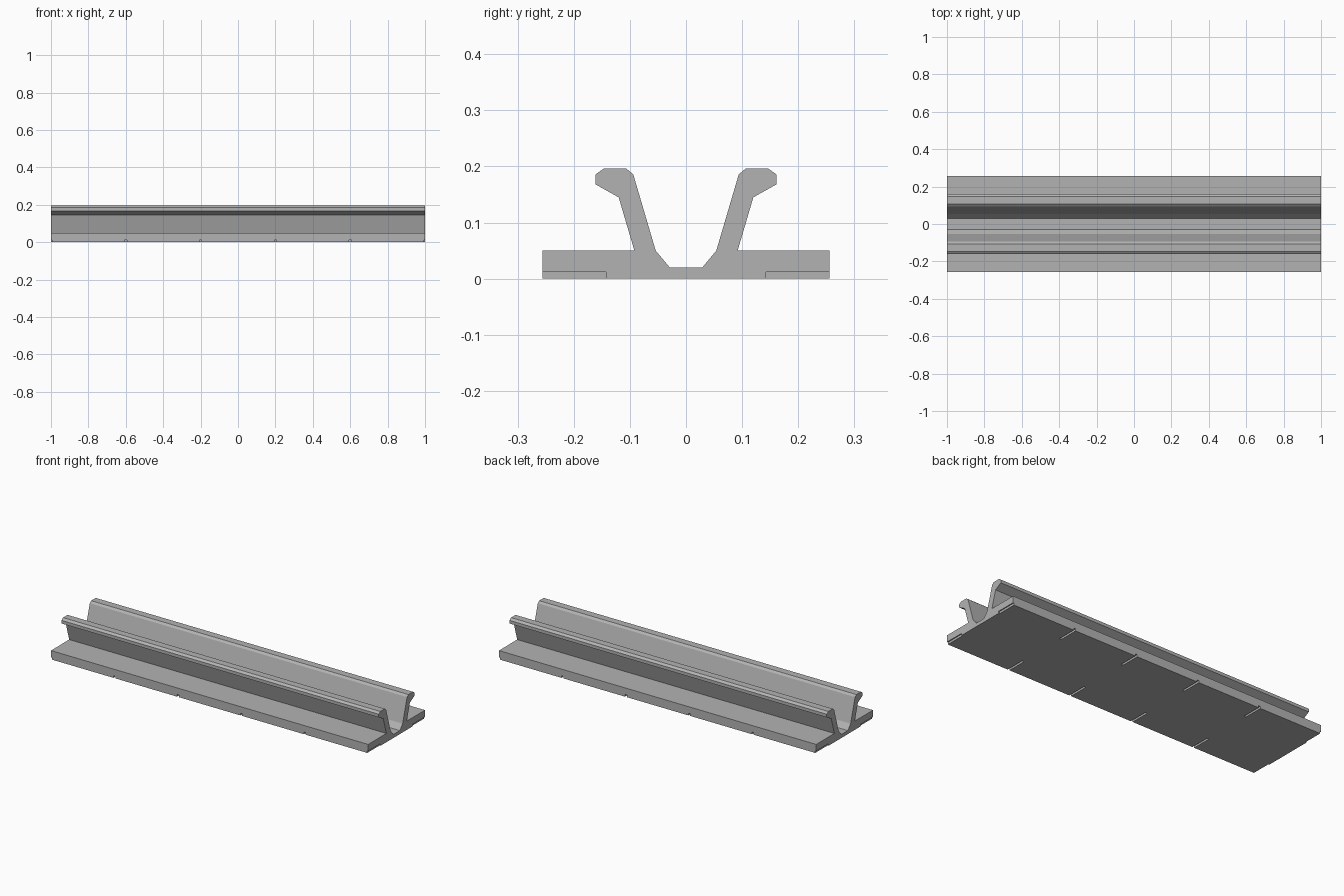
import bpy
import bmesh

cube = bpy.data.objects.get("Cube")
if cube:
    bpy.data.objects.remove(cube, do_unlink=True)

GREY = (0.45, 0.45, 0.45, 1)
mat = bpy.data.materials.new("plain grey")
mat.use_nodes = True
mat.diffuse_color = GREY
mat.node_tree.nodes["Principled BSDF"].inputs["Base Color"].default_value = GREY


def add_object(name, bm):
    bmesh.ops.recalc_face_normals(bm, faces=bm.faces)
    mesh = bpy.data.meshes.new(name)
    bm.to_mesh(mesh)
    bm.free()
    mesh.materials.append(mat)
    obj = bpy.data.objects.new(name, mesh)
    bpy.context.collection.objects.link(obj)
    return obj


# Rail: half of the cross-section (y, z), mirrored and extruded along x
half = [(0.256, 0), (0.256, 0.05), (0.092, 0.05), (0.12, 0.145),
        (0.161, 0.168), (0.161, 0.186), (0.147, 0.196), (0.106, 0.196),
        (0.094, 0.186), (0.054, 0.05), (0.029, 0.02)]
profile = half + [(-y, z) for y, z in reversed(half)]
bm = bmesh.new()
face = bm.faces.new([bm.verts.new((-1, y, z)) for y, z in profile])
ext = bmesh.ops.extrude_face_region(bm, geom=[face])
end_verts = [v for v in ext["geom"] if isinstance(v, bmesh.types.BMVert)]
bmesh.ops.translate(bm, verts=end_verts, vec=(2, 0, 0))
rail = add_object("channel_rail", bm)

# Narrow slots under both flanges, half slots at the ends
bm = bmesh.new()
for i in range(6):
    for side in (-1, 1):
        box = bmesh.ops.create_cube(bm, size=1)["verts"]
        bmesh.ops.scale(bm, verts=box, vec=(0.012, 0.157, 0.024))
        bmesh.ops.translate(bm, verts=box, vec=(-1 + 0.4 * i, side * 0.2215, 0))
cutter = add_object("slot_cutter", bm)
cutter.hide_render = True

mod = rail.modifiers.new("slots", "BOOLEAN")
mod.operation = "DIFFERENCE"
mod.solver = "EXACT"
mod.object = cutter
bpy.context.view_layer.objects.active = rail
rail.select_set(True)
bpy.ops.object.modifier_apply(modifier=mod.name)
bpy.data.objects.remove(cutter, do_unlink=True)
